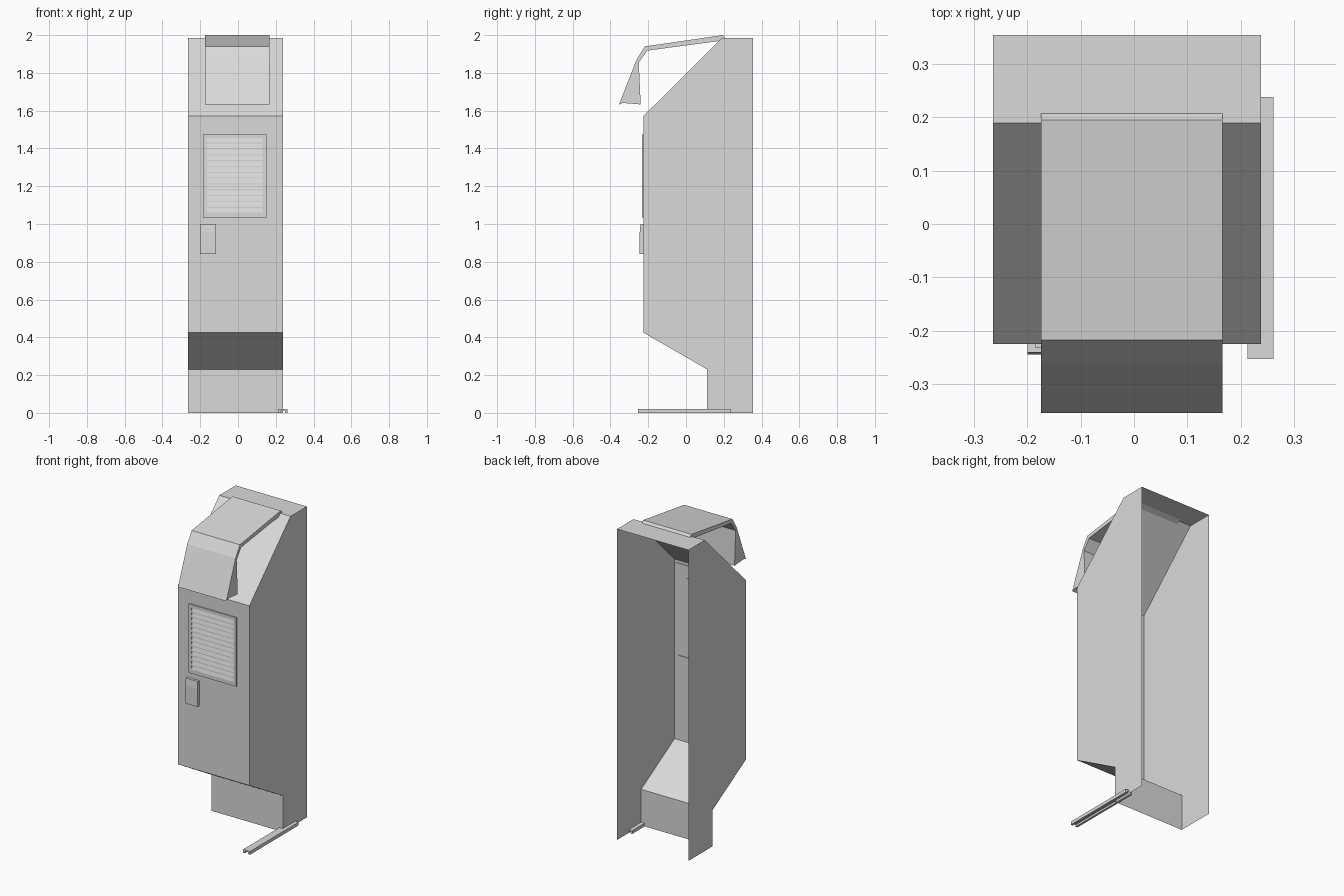
import bpy, bmesh

cube = bpy.data.objects.get("Cube")
if cube:
    bpy.data.objects.remove(cube, do_unlink=True)

grey = bpy.data.materials.new("light_grey_metal")
grey.use_nodes = True
colour = (0.7, 0.7, 0.7, 1)
grey.diffuse_color = colour
grey.node_tree.nodes["Principled BSDF"].inputs["Base Color"].default_value = colour


def finish(name, bm):
    mesh = bpy.data.meshes.new(name)
    bm.to_mesh(mesh)
    bm.free()
    mesh.materials.append(grey)
    obj = bpy.data.objects.new(name, mesh)
    bpy.context.collection.objects.link(obj)
    return obj


def add_prism(bm, profile, x0, x1, caps=True, closed=True):
    """Sweep a (y, z) profile across x."""
    a = [bm.verts.new((x0, y, z)) for y, z in profile]
    b = [bm.verts.new((x1, y, z)) for y, z in profile]
    n = len(profile)
    for i in range(n if closed else n - 1):
        j = (i + 1) % n
        bm.faces.new((a[i], a[j], b[j], b[i]))
    if caps:
        bm.faces.new(a[::-1])
        bm.faces.new(b)
    bmesh.ops.recalc_face_normals(bm, faces=bm.faces)


def add_box(bm, x0, x1, y0, y1, z0, z1):
    add_prism(bm, [(y0, z0), (y1, z0), (y1, z1), (y0, z1)], x0, x1)


def prism(name, profile, x0, x1):
    bm = bmesh.new()
    add_prism(bm, profile, x0, x1)
    return finish(name, bm)


def box(name, *size):
    bm = bmesh.new()
    add_box(bm, *size)
    return finish(name, bm)


# Sheet-metal cabinet, open at the back and underneath
LEFT, RIGHT, FRONT, BACK = 0.238, -0.265, -0.225, 0.355
outline = [(BACK, 0), (0.112, 0), (0.112, 0.23), (FRONT, 0.425),
           (FRONT, 1.572), (0.19, 1.985), (BACK, 1.985)]
bm = bmesh.new()
add_prism(bm, outline, RIGHT, LEFT)
opening = [f for f in bm.faces if f.normal.y > 0.9 or
           (f.normal.z < -0.9 and f.calc_center_median().z < 0.01)]
bmesh.ops.delete(bm, geom=opening, context='FACES_ONLY')
finish("cabinet_shell", bm)

# Overhanging hood with a wedge-shaped front lip
prism("hood", [(0.195, 2.0), (-0.218, 1.94), (-0.262, 1.87), (-0.355, 1.632),
               (-0.335, 1.641), (-0.24, 1.633), (-0.25, 1.855), (-0.205, 1.918),
               (0.17, 1.968), (0.207, 1.985)], -0.175, 0.166)

# Louvre frame around a slatted vent
X0, X1, Z0, Z1 = -0.165, 0.13, 1.055, 1.455
RIM, OUT = 0.02, FRONT - 0.008
bm = bmesh.new()
for x0, x1 in ((X0 - RIM, X0), (X1, X1 + RIM)):
    add_box(bm, x0, x1, OUT, FRONT, Z0 - RIM, Z1 + RIM)
for z0, z1 in ((Z0 - RIM, Z0), (Z1, Z1 + RIM)):
    add_box(bm, X0, X1, OUT, FRONT, z0, z1)
finish("vent_frame", bm)

SLATS = 13
pitch = (Z1 - Z0) / SLATS
bm = bmesh.new()
for i in range(SLATS):
    z = Z0 + i * pitch
    add_prism(bm, [(FRONT, z), (OUT, z), (OUT, z + 0.2 * pitch),
                   (FRONT - 0.001, z + pitch), (FRONT, z + pitch)], X0, X1)
finish("vent_slats", bm)

# Small latch box with a tapered top
prism("latch_box", [(FRONT, 0.84), (-0.245, 0.84), (-0.245, 0.955),
                    (-0.241, 1.0), (FRONT, 1.0)], -0.2, -0.116)

# Thin stiffening plates inside the front panel
box("inner_liner", RIGHT + 0.012, LEFT - 0.012, FRONT + 0.001, FRONT + 0.005, 0.44, 1.555)
box("inner_lower_panel", RIGHT + 0.03, LEFT - 0.03, FRONT + 0.005, FRONT + 0.01, 0.45, 0.97)
box("inner_vent_panel", X0 - RIM, X1 + RIM, FRONT + 0.005, FRONT + 0.01, Z0 - RIM, Z1 + RIM)

# Foot rail: a channel open underneath
bm = bmesh.new()
F0, F1, Y0, Y1 = 0.213, 0.262, -0.253, 0.238
add_box(bm, F0, F1, Y0, Y1, 0.012, 0.021)
for x in (F0, F1 - 0.014):
    add_box(bm, x, x + 0.014, Y0, Y1, 0, 0.012)
finish("foot_rail", bm)
